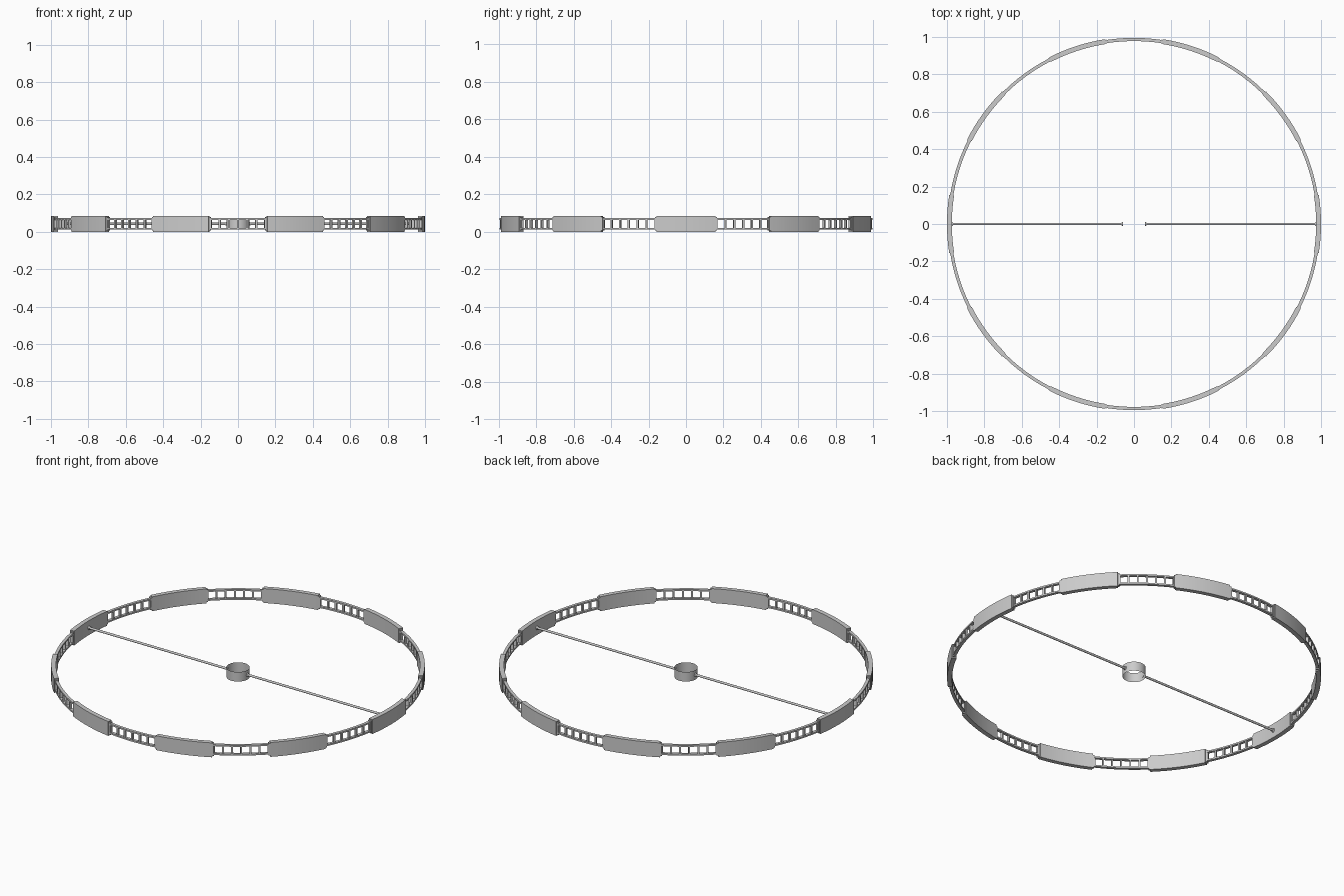
import bpy, bmesh, math
from mathutils import Matrix, Vector

if "Cube" in bpy.data.objects:
    bpy.data.objects.remove(bpy.data.objects["Cube"])

COUNT = 10
STEP = 360 / COUNT
HALF = 9.5            # half angle of a habitat panel
GAP = STEP - 2 * HALF
MID = 0.0425


def arc_box(bm, a0, a1, r0, r1, z0, z1, n):
    """Curved block swept between two angles (degrees)."""
    rings = []
    for i in range(n + 1):
        a = math.radians(a0 + (a1 - a0) * i / n)
        c, s = math.cos(a), math.sin(a)
        rings.append([bm.verts.new((r * c, r * s, z))
                      for r, z in ((r0, z0), (r1, z0), (r1, z1), (r0, z1))])
    for p, q in zip(rings, rings[1:]):
        for k in range(4):
            m = (k + 1) % 4
            bm.faces.new((p[k], p[m], q[m], q[k]))
    bm.faces.new(rings[0][::-1])
    bm.faces.new(rings[-1])


def rod(bm, x0, x1, ra, rb):
    """Round bar or cone along x at mid height."""
    mat = Matrix.Translation(((x0 + x1) / 2, 0, MID)) @ Matrix.Rotation(math.pi / 2, 4, 'Y')
    bmesh.ops.create_cone(bm, cap_ends=True, segments=16, radius1=ra, radius2=rb,
                          depth=x1 - x0, matrix=mat)


def finish(name, bm, fix=True):
    if fix:
        bmesh.ops.recalc_face_normals(bm, faces=bm.faces)
    me = bpy.data.meshes.new(name)
    bm.to_mesh(me)
    bm.free()
    ob = bpy.data.objects.new(name, me)
    bpy.context.collection.objects.link(ob)
    bpy.ops.object.select_all(action='DESELECT')
    ob.select_set(True)
    bpy.context.view_layer.objects.active = ob
    bpy.ops.object.shade_smooth_by_angle(angle=math.radians(30))
    return ob


for i in range(COUNT):
    c = i * STEP
    # solid panel with slightly smaller collars at both ends
    bm = bmesh.new()
    arc_box(bm, c - HALF + 0.5, c + HALF - 0.5, 0.974, 1.0, 0.0, 0.085, 8)
    for s in (-1, 1):
        arc_box(bm, c + s * (HALF - 0.5), c + s * HALF, 0.977, 0.997, 0.006, 0.079, 1)
    finish(f"panel_{i}", bm)

    # ladder truss joining this panel to the next
    bm = bmesh.new()
    a = c + HALF
    for z0, z1 in ((0.012, 0.021), (0.064, 0.073)):
        arc_box(bm, a - 0.2, a + GAP + 0.2, 0.978, 0.995, z0, z1, 6)
    for k in range(7):
        m = a + GAP * k / 6
        arc_box(bm, m - 0.3, m + 0.3, 0.980, 0.993, 0.019, 0.066, 1)
    finish(f"truss_{i}", bm)

# spokes with small flared ends
for name, s in (("spoke_right", 1), ("spoke_left", -1)):
    bm = bmesh.new()
    rod(bm, 0.062, 0.976, 0.0065, 0.0065)
    rod(bm, 0.060, 0.067, 0.011, 0.008)
    rod(bm, 0.967, 0.976, 0.008, 0.012)
    if s < 0:
        bmesh.ops.rotate(bm, verts=bm.verts, cent=Vector((0, 0, MID)),
                         matrix=Matrix.Rotation(math.pi, 3, 'Z'))
    finish(name, bm)

# open thin hub sleeve
bm = bmesh.new()
bmesh.ops.create_cone(bm, cap_ends=False, segments=32, radius1=0.062, radius2=0.062,
                      depth=0.056, matrix=Matrix.Translation((0, 0, MID)))
finish("hub_sleeve", bm, fix=False)
